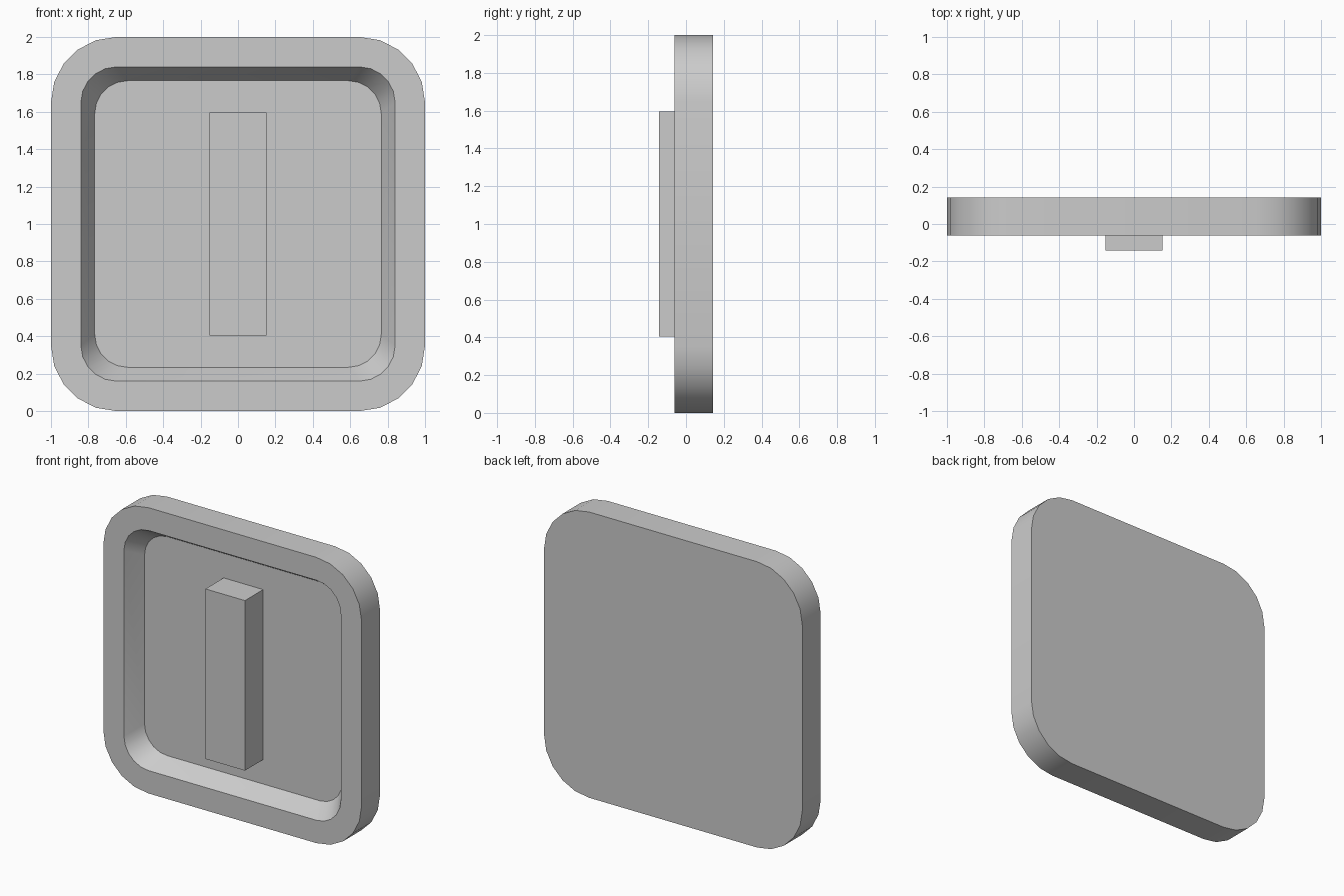
import bpy, bmesh
from math import sin, cos, pi, radians

if "Cube" in bpy.data.objects:
    bpy.data.objects.remove(bpy.data.objects["Cube"])

SEG = 5  # facets per rounded corner


def rounded_square(half, radius):
    """Outline in x/z around (0, 1), counter-clockwise seen from the front."""
    c = half - radius
    pts = []
    for q, (sx, sz) in enumerate([(1, 1), (-1, 1), (-1, -1), (1, -1)]):
        for i in range(SEG + 1):
            a = pi / 2 * (q + i / SEG)
            pts.append((sx * c + radius * cos(a), 1 + sz * c + radius * sin(a)))
    return pts


def make_object(name, bm):
    bmesh.ops.recalc_face_normals(bm, faces=bm.faces)
    mesh = bpy.data.meshes.new(name)
    bm.to_mesh(mesh)
    bm.free()
    obj = bpy.data.objects.new(name, mesh)
    bpy.context.collection.objects.link(obj)
    return obj


# Plate: back face, outer wall, flat rim, sloped recess wall, recess floor
bm = bmesh.new()
rings = []
for half, radius, y in [(1.0, 0.35, 0.142), (1.0, 0.35, -0.062),
                        (0.84, 0.19, -0.062), (0.766, 0.175, 0.06)]:
    rings.append([bm.verts.new((x, y, z)) for x, z in rounded_square(half, radius)])
for a, b in zip(rings, rings[1:]):
    for i in range(len(a)):
        j = (i + 1) % len(a)
        bm.faces.new((a[i], a[j], b[j], b[i]))
bm.faces.new(rings[0])
bm.faces.new(rings[-1])
plate = make_object("recessed_plate", bm)
bpy.ops.object.select_all(action='DESELECT')
plate.select_set(True)
bpy.context.view_layer.objects.active = plate
bpy.ops.object.shade_smooth_by_angle(angle=radians(30))

# Raised upright bar standing on the recess floor
bm = bmesh.new()
bmesh.ops.create_cube(bm, size=1)
bmesh.ops.scale(bm, vec=(0.306, 0.202, 1.19), verts=bm.verts)
bmesh.ops.translate(bm, vec=(0, -0.041, 1), verts=bm.verts)
make_object("center_bar", bm)
